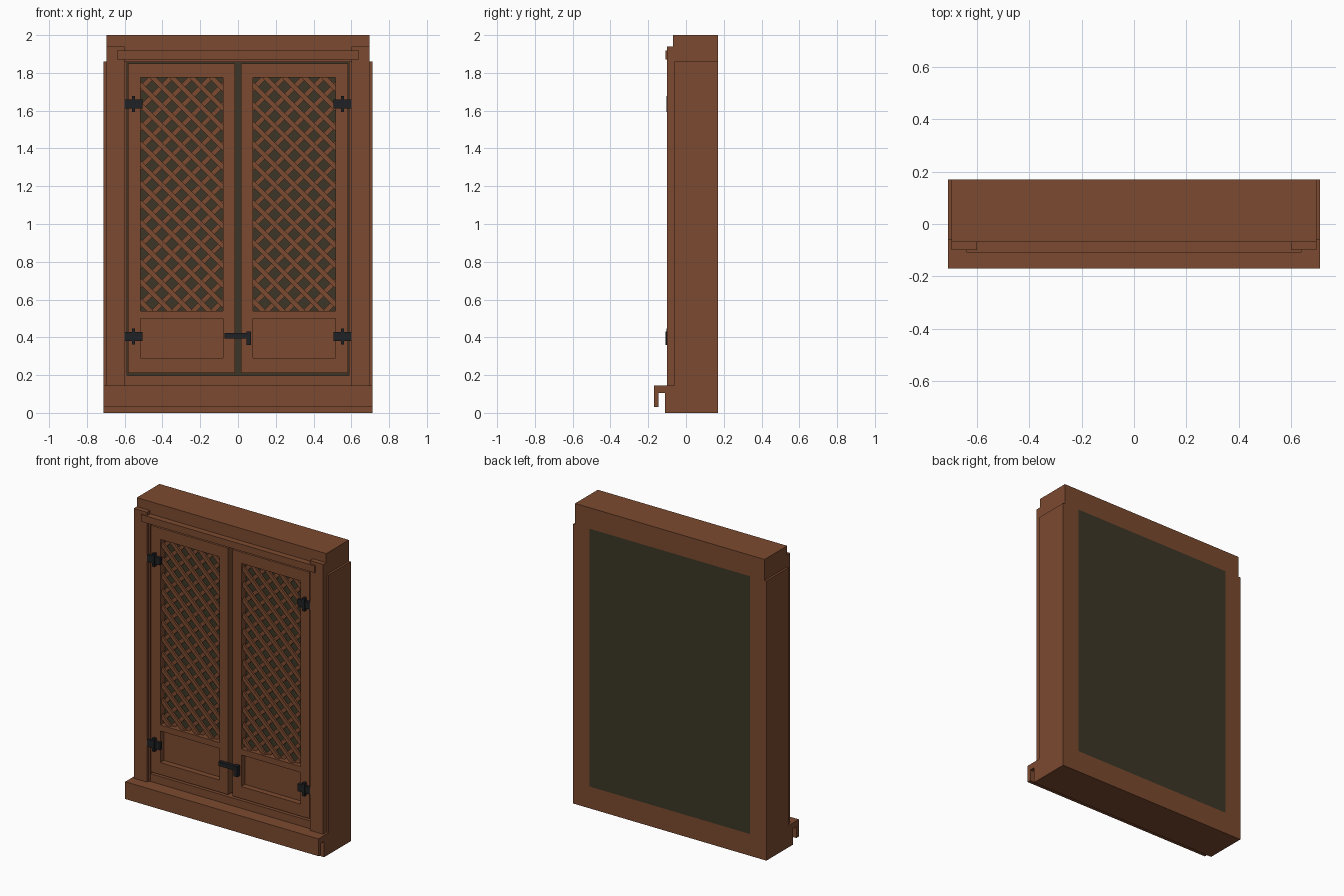
import bpy, bmesh, math
from mathutils import Matrix, Vector

if "Cube" in bpy.data.objects:
    bpy.data.objects.remove(bpy.data.objects["Cube"])


def material(name, rgb):
    m = bpy.data.materials.new(name)
    m.diffuse_color = (*rgb, 1)
    m.use_nodes = True
    m.node_tree.nodes["Principled BSDF"].inputs["Base Color"].default_value = m.diffuse_color
    return m


WOOD = material("brown_wood", (0.20, 0.068, 0.029))
DARK = material("dark_olive_backing", (0.045, 0.037, 0.019))
IRON = material("black_iron", (0.014, 0.015, 0.018))


def finish(name, bm, mat):
    me = bpy.data.meshes.new(name)
    bmesh.ops.recalc_face_normals(bm, faces=bm.faces)
    bm.to_mesh(me)
    bm.free()
    me.materials.append(mat)
    ob = bpy.data.objects.new(name, me)
    bpy.context.collection.objects.link(ob)
    return ob


def add_box(bm, x0, x1, y0, y1, z0, z1):
    m = (Matrix.Translation(((x0 + x1) / 2, (y0 + y1) / 2, (z0 + z1) / 2))
         @ Matrix.Diagonal((x1 - x0, y1 - y0, z1 - z0, 1)))
    bmesh.ops.create_cube(bm, size=1, matrix=m)


def box(name, x0, x1, y0, y1, z0, z1, mat=WOOD):
    bm = bmesh.new()
    add_box(bm, x0, x1, y0, y1, z0, z1)
    return finish(name, bm, mat)


def pair(name, x0, x1, *rest):
    """A box on the right and its mirror image on the left."""
    box(name + "_right", x0, x1, *rest)
    box(name + "_left", -x1, -x0, *rest)


# Sill with a hooked drip edge, extruded from its side profile
bm = bmesh.new()
profile = [(0.17, 0), (0.17, 0.145), (-0.17, 0.145), (-0.17, 0.03),
           (-0.145, 0.03), (-0.145, 0.105), (-0.11, 0.105), (-0.11, 0)]
face = bm.faces.new([bm.verts.new((-0.711, y, z)) for y, z in profile])
ext = bmesh.ops.extrude_face_region(bm, geom=[face])
bmesh.ops.translate(bm, vec=(1.422, 0, 0),
                    verts=[v for v in ext["geom"] if isinstance(v, bmesh.types.BMVert)])
finish("sill", bm, WOOD)

# Outer frame
pair("jamb", 0.59, 0.711, -0.062, 0.17, 0.145, 1.86)
pair("casing", 0.60, 0.697, -0.10, -0.062, 0.145, 1.94)
box("lintel", -0.697, 0.697, -0.068, 0.17, 1.86, 2.0)
box("head_bar", -0.64, 0.64, -0.108, -0.066, 1.872, 1.918)

# Inner stops around the doors
pair("side_stop", 0.588, 0.60, -0.085, -0.02, 0.145, 1.86)
box("bottom_stop", -0.588, 0.588, -0.08, -0.02, 0.145, 0.197)
box("top_stop", -0.60, 0.60, -0.075, -0.02, 1.857, 1.872)

# Dark backing behind the doors
box("backing", -0.59, 0.59, -0.025, 0.17, 0.145, 1.86, DARK)

# Door frames and lower panels
FRONT, BACK = -0.08, -0.028
pair("door_inner_stile", 0.016, 0.08, FRONT, BACK, 0.21, 1.85)
pair("door_outer_stile", 0.516, 0.583, FRONT, BACK, 0.21, 1.85)
pair("door_top_rail", 0.08, 0.516, FRONT, BACK, 1.775, 1.85)
pair("door_middle_rail", 0.08, 0.516, FRONT, BACK, 0.50, 0.54)
pair("door_bottom_rail", 0.08, 0.516, FRONT, BACK, 0.21, 0.29)
pair("door_panel", 0.08, 0.516, -0.042, BACK, 0.29, 0.50)


# Diagonal lattice: two crossed layers of slats clipped to the opening
def lattice(name, x0, x1, z0, z1, step=0.104, width=0.026):
    bm = bmesh.new()
    w, h = x1 - x0, z1 - z0
    for slope, y in ((1, -0.058), (-1, -0.045)):
        d = step / 2
        while d < w + h:
            a, b = max(0, d - h), min(w, d)
            if b - a > 0.015:
                length = (b - a) * math.sqrt(2) + width * 0.6
                u = (a + b) / 2
                cx = x0 + u if slope > 0 else x1 - u
                cz = z0 + d - u
                m = (Matrix.Translation(Vector((cx, y, cz)))
                     @ Matrix.Rotation(slope * math.pi / 4, 4, 'Y')
                     @ Matrix.Diagonal((length, 0.014, width, 1)))
                bmesh.ops.create_cube(bm, size=1, matrix=m)
            d += step
    finish(name, bm, WOOD)


lattice("lattice_right", 0.08, 0.516, 0.54, 1.775)
lattice("lattice_left", -0.516, -0.08, 0.54, 1.775)

# Hinges: a strap plate with an upright knuckle
for level, z in (("lower", 0.405), ("upper", 1.635)):
    for side, s in (("right", 1), ("left", -1)):
        bm = bmesh.new()
        c = s * 0.553
        add_box(bm, c - 0.047, c + 0.047, -0.098, -0.075, z - 0.024, z + 0.024)
        add_box(bm, c - 0.009, c + 0.009, -0.104, -0.075, z - 0.043, z + 0.043)
        finish(f"{level}_hinge_{side}", bm, IRON)

# Latch with a turned-down handle
bm = bmesh.new()
add_box(bm, -0.072, 0.07, -0.102, -0.079, 0.395, 0.424)
add_box(bm, 0.044, 0.07, -0.108, -0.079, 0.36, 0.43)
finish("latch", bm, IRON)
